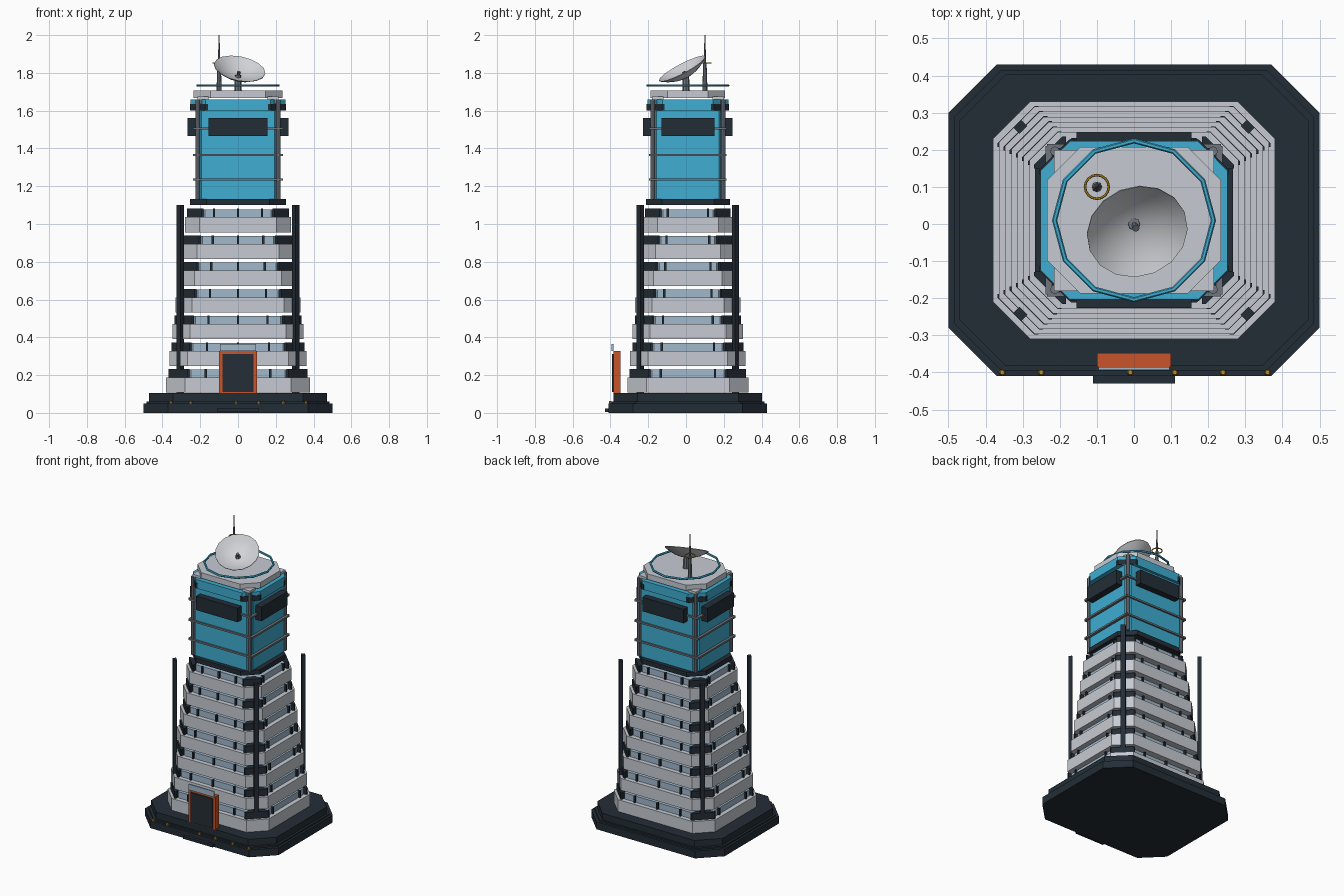
import bpy, bmesh, math
from mathutils import Vector

if "Cube" in bpy.data.objects:
    bpy.data.objects.remove(bpy.data.objects["Cube"])

CY = 0.01  # tower axis in y


def lin(v):
    v /= 255
    return v / 12.92 if v <= 0.04045 else ((v + 0.055) / 1.055) ** 2.4


def mat(name, *rgb):
    m = bpy.data.materials.new(name)
    m.diffuse_color = (*[lin(v) for v in rgb], 1)
    m.use_nodes = True
    m.node_tree.nodes["Principled BSDF"].inputs["Base Color"].default_value = m.diffuse_color
    return m


NAVY = mat("dark_navy", 35, 45, 54)
GREY = mat("light_grey", 198, 203, 210)
CYAN = mat("cyan", 62, 174, 210)
GLASS = mat("pale_glass", 160, 184, 203)
STEEL = mat("steel", 112, 118, 125)
ORANGE = mat("orange", 200, 84, 42)
GOLD = mat("gold", 195, 148, 30)
DOOR = mat("door_dark", 38, 45, 54)
DISH = mat("dish_white", 210, 212, 216)


def finish(name, bm, m):
    bmesh.ops.recalc_face_normals(bm, faces=bm.faces)
    me = bpy.data.meshes.new(name)
    bm.to_mesh(me)
    bm.free()
    me.materials.append(m)
    ob = bpy.data.objects.new(name, me)
    bpy.context.collection.objects.link(ob)
    return ob


def prism(name, pts, z0, z1, m):
    bm = bmesh.new()
    f = bm.faces.new([bm.verts.new((x, y + CY, z0)) for x, y in pts])
    r = bmesh.ops.extrude_face_region(bm, geom=[f])
    bmesh.ops.translate(bm, vec=(0, 0, z1 - z0),
                        verts=[v for v in r["geom"] if isinstance(v, bmesh.types.BMVert)])
    return finish(name, bm, m)


def octagon(name, hx, hy, c, z0, z1, m):
    pts = [(hx - c, -hy), (hx, c - hy), (hx, hy - c), (hx - c, hy),
           (c - hx, hy), (-hx, hy - c), (-hx, c - hy), (c - hx, -hy)]
    return prism(name, pts, z0, z1, m)


def corners(name, hx, hy, c, z0, z1, m, w=0.01, t=0.05):
    # four chamfered corner blocks
    pts = [(hx - c - w, hy), (hx - c, hy), (hx, hy - c), (hx, hy - c - w),
           (hx - t, hy - c - w), (hx - c - w, hy - t)]
    for sx in (-1, 1):
        for sy in (-1, 1):
            prism(name, [(x * sx, y * sy) for x, y in pts], z0, z1, m)


def box(name, x0, x1, y0, y1, z0, z1, m):
    return prism(name, [(x0, y0 - CY), (x1, y0 - CY), (x1, y1 - CY), (x0, y1 - CY)], z0, z1, m)


def cone(name, x, y, z0, z1, r0, r1, m, n=8):
    bm = bmesh.new()
    bmesh.ops.create_cone(bm, cap_ends=True, segments=n, radius1=r0, radius2=r1, depth=z1 - z0)
    bmesh.ops.translate(bm, verts=bm.verts, vec=(x, y, (z0 + z1) / 2))
    return finish(name, bm, m)


def torus(name, x, y, z, R, r, n, k, m):
    bpy.ops.mesh.primitive_torus_add(location=(x, y, z), major_radius=R, minor_radius=r,
                                     major_segments=n, minor_segments=k,
                                     rotation=(0, 0, math.pi / 2))
    ob = bpy.context.object
    ob.name = name
    ob.data.materials.append(m)


# stepped base and entrance step
octagon("base_lower", 0.5, 0.42, 0.13, 0, 0.05, NAVY)
octagon("base_middle", 0.485, 0.405, 0.127, 0.05, 0.06, NAVY)
octagon("base_upper", 0.47, 0.393, 0.125, 0.06, 0.105, NAVY)
box("entrance_step", -0.11, 0.11, -0.43, -0.385, 0.005, 0.022, NAVY)

# base lights
for x in (-0.355, -0.25, -0.01, 0.11, 0.24, 0.36):
    cone("base_light", x, -0.4, 0.05, 0.064, 0.009, 0.006, GOLD)

# seven floors: grey band, recessed glass, dark corners and mullions
for i in range(7):
    hx, hy, c = 0.38 - 0.0165 * i, 0.32 - 0.0137 * i, 0.1 - 0.004 * i
    z = 0.107 + 0.1415 * i
    zb, zt = z + 0.08, z + 0.125
    octagon("floor_band", hx, hy, c, z, zb, GREY)
    octagon("floor_glass", hx - 0.03, hy - 0.03, c, zb, zt - 0.003, GLASS)
    corners("floor_corner", hx - 0.012, hy - 0.012, c, zb, zt, NAVY)
    for s in (-1, 1):
        for k in (-0.45, 0, 0.45):
            x, y = hx * k, CY + s * (hy - 0.027)
            box("mullion_front", x - 0.006, x + 0.006, y - 0.008, y + 0.008, zb, zt, NAVY)
            x, y = s * (hx - 0.027), CY + hy * k
            if k:
                box("mullion_side", x - 0.008, x + 0.008, y - 0.006, y + 0.006, zb, zt, NAVY)

# tall corner fins
for sx in (-1, 1):
    for sy in (-1, 1):
        d, n = Vector((0.7, 0.7)), Vector((0.7, -0.7))
        q = [Vector((0.306, 0.252)) + d * a * 0.012 + n * b * 0.015
             for a, b in ((1, 1), (1, -1), (-1, -1), (-1, 1))]
        prism("corner_fin", [(p.x * sx, p.y * sy) for p in q], 0.1, 1.1, NAVY)

# door
box("door_frame", -0.1, 0.1, -0.385, -0.348, 0.105, 0.327, ORANGE)
box("door_panel", -0.083, 0.083, -0.392, -0.38, 0.11, 0.312, DOOR)
box("door_sign", -0.095, 0.095, -0.394, -0.385, 0.327, 0.365, GLASS)

# upper glass tower
octagon("tower_foot", 0.253, 0.222, 0.085, 1.1, 1.132, NAVY)
octagon("tower_body", 0.222, 0.195, 0.03, 1.132, 1.66, CYAN)
octagon("tower_cap", 0.252, 0.214, 0.08, 1.6, 1.66, CYAN)
corners("cap_corner", 0.254, 0.218, 0.08, 1.602, 1.636, NAVY, w=0.015)
for s in (-1, 1):
    # dark visors on the four faces
    ya, yb = sorted((CY + s * 0.19, CY + s * 0.237))
    box("visor_front", -0.155, 0.155, ya, yb, 1.465, 1.56, NAVY)
    xa, xb = sorted((s * 0.215, s * 0.267))
    box("visor_side", xa, xb, CY - 0.14, CY + 0.14, 1.465, 1.56, NAVY)
    # horizontal rails
    for z in (1.235, 1.365, 1.505):
        y = CY + s * 0.199
        box("rail_front", -0.235, 0.235, y - 0.006, y + 0.006, z - 0.006, z + 0.006, STEEL)
        x = s * 0.23
        box("rail_side", x - 0.009, x + 0.009, CY - 0.2, CY + 0.2, z - 0.006, z + 0.006, STEEL)
    # corner posts and roof brackets
    for t in (-1, 1):
        cone("corner_post", s * 0.213, CY + t * 0.186, 1.13, 1.66, 0.013, 0.013, STEEL)
        x, y = s * 0.185, CY + t * 0.16
        box("roof_bracket", x - 0.03, x + 0.03, y - 0.03, y + 0.03, 1.64, 1.675, GREY)

# roof and ring rail
octagon("roof_slab", 0.235, 0.197, 0.09, 1.668, 1.706, GREY)
torus("roof_ring", 0, CY, 1.733, 0.214, 0.007, 12, 6, CYAN)

# satellite dish: spun bowl tilted to the front
cone("dish_pedestal", 0, 0, 1.705, 1.79, 0.02, 0.016, STEEL)
bm = bmesh.new()
prof = [(0.138 * t, 0.05 * t * t) for t in (0, 0.25, 0.5, 0.75, 1)]
prof += [(r, h - 0.004) for r, h in prof[::-1]]
vs = [bm.verts.new((r, 0, h)) for r, h in prof]
es = [bm.edges.new(p) for p in zip(vs, vs[1:])]
bmesh.ops.spin(bm, geom=vs + es, cent=(0, 0, 0), axis=(0, 0, 1), angle=math.tau, steps=16)
bmesh.ops.remove_doubles(bm, verts=bm.verts, dist=0.0005)
dish = finish("dish", bm, DISH)
nrm = Vector((0.18, -0.46, 0.87)).normalized()
tilt = Vector((0, 0, 1)).rotation_difference(nrm).to_euler()
dish.location, dish.rotation_euler = (0, 0.002, 1.78), tilt
bpy.context.view_layer.objects.active = dish
dish.select_set(True)
bpy.ops.object.shade_smooth_by_angle(angle=math.radians(40))
feed = cone("dish_feed", 0, 0, 0, 0.03, 0.006, 0.01, STEEL)
feed.location, feed.rotation_euler = (0, 0.002, 1.78), tilt

# antenna mast with gold ring
cone("antenna_mast", -0.1, 0.1, 1.705, 1.85, 0.014, 0.009, STEEL)
cone("antenna_tip", -0.1, 0.1, 1.85, 2.0, 0.007, 0.002, STEEL)
torus("antenna_ring", -0.1, 0.1, 1.853, 0.032, 0.0035, 16, 6, GOLD)
